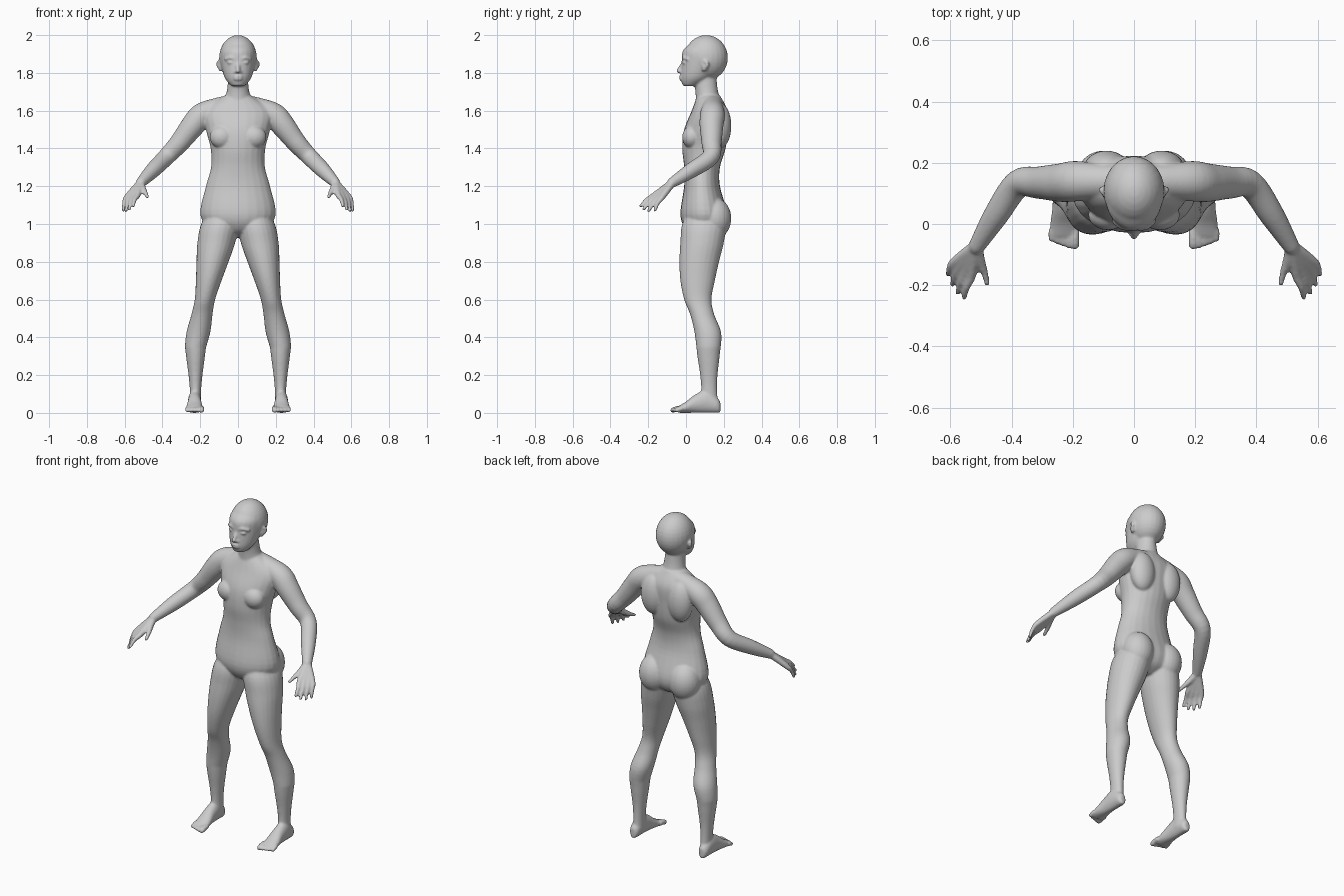
import bpy
import bmesh
from math import cos, sin, tau
from mathutils import Vector, Matrix

cube = bpy.data.objects.get("Cube")
if cube:
    bpy.data.objects.remove(cube)

# Single matte colour
colour = (.6, .6, .6, 1)
grey = bpy.data.materials.new("matte_grey")
grey.use_nodes = True
grey.diffuse_color = colour
grey.node_tree.nodes["Principled BSDF"].inputs["Base Color"].default_value = colour

bm = bmesh.new()
SIDES = 24
STEPS = 5
ANGLES = [tau * i / SIDES for i in range(SIDES)]


def smooth_rows(rows):
    """Catmull-Rom interpolation through rows of numbers."""
    rows = [Vector(row) for row in rows]
    padded = [rows[0]] + rows + [rows[-1]]
    result = []
    for before, start, end, after in zip(padded, padded[1:], padded[2:], padded[3:]):
        for step in range(STEPS):
            t = step / STEPS
            result.append(start + (end - before) * (t / 2)
                          + (before * 2 - start * 5 + end * 4 - after) * (t * t / 2)
                          + (start * 3 - before - end * 3 + after) * (t ** 3 / 2))
    return result + [rows[-1]]


def skin(rings):
    """Join rings of points into a closed surface."""
    loops = [[bm.verts.new(point) for point in ring] for ring in rings]
    for lower, upper in zip(loops, loops[1:]):
        for i in range(SIDES):
            j = (i + 1) % SIDES
            bm.faces.new((lower[i], lower[j], upper[j], upper[i]))
    bm.faces.new(loops[0])
    bm.faces.new(loops[-1])


def no_offset(height):
    return 0


def leg_line(height):
    """The leg slants outward down to the calf, then drops straight."""
    return .225 - .2 * max(height - .35, 0)


def upright(sections, centre=no_offset, side=1):
    """Oval rings given as (height, half width, front, back)."""
    skin([[(side * (centre(height) + half * cos(a)),
            (front + back) / 2 + (back - front) / 2 * sin(a), height) for a in ANGLES]
          for height, half, front, back in smooth_rows(sections)])


def sole(sections, centre, side):
    """Oval rings running along the foot, given as (y, half width, top)."""
    skin([[(side * (centre + half * cos(a)), y, top / 2 * (1 + sin(a))) for a in ANGLES]
          for y, half, top in smooth_rows(sections)])


def limb(points, side=1):
    """Round tube through (x, y, z, radius) with a domed end."""
    rows = smooth_rows(points)
    path = [Vector((side * row[0], row[1], row[2])) for row in rows]
    rings = []
    for i, point in enumerate(path):
        way = path[min(i + 1, len(path) - 1)] - path[max(i - 1, 0)]
        turn = way.to_track_quat('Z', 'Y')
        radius = rows[i][3]
        rings.append([point + turn @ Vector((cos(a), sin(a), 0)) * radius for a in ANGLES])
    last, tip = rings[-1], path[-1]
    for grow, shift in ((.8, .5), (.4, .9)):
        rings.append([tip + (p - tip) * grow + way.normalized() * radius * shift for p in last])
    skin(rings)


def ellipsoid(centre, radii, side=1):
    x, y, z = centre
    place = Matrix.Translation((side * x, y, z)) @ Matrix.Diagonal((*radii, 1))
    bmesh.ops.create_uvsphere(bm, u_segments=SIDES, v_segments=16, radius=1, matrix=place)


# Torso and neck
upright([(.93, .04, .06, .14), (.97, .14, 0, .2), (1.05, .2, -.03, .22), (1.2, .17, -.01, .18),
         (1.3, .143, -.01, .18), (1.4, .145, -.02, .21), (1.5, .17, -.01, .22), (1.6, .18, .03, .22),
         (1.68, .07, .06, .18)])
upright([(1.6, .09, .05, .2), (1.7, .06, .05, .17), (1.8, .05, .03, .16)])

# Head: jaw and face under a round cranium
upright([(1.73, .03, -.01, .05), (1.74, .045, -.02, .08), (1.78, .073, -.028, .14),
         (1.86, .092, -.023, .2), (1.92, .09, -.015, .2), (1.97, .06, .04, .17)])
ellipsoid((0, .107, 1.88), (.1, .115, .12))

# Nose and lips
limb([(0, -.01, 1.86, .01), (0, -.04, 1.81, .012)])
for height in (1.767, 1.781):
    ellipsoid((0, -.025, height), (.025, .012, .007))

for side in (1, -1):
    # Nostril, eye, brow and ear
    ellipsoid((.012, -.028, 1.805), (.01, .01, .008), side)
    ellipsoid((.038, -.008, 1.855), (.018, .012, .009), side)
    limb([(.016, -.016, 1.873, .008), (.04, -.011, 1.88, .009), (.065, .008, 1.872, .008)], side)
    ellipsoid((.094, .1, 1.835), (.01, .017, .026), side)
    limb([(.09, .09, 1.81, .008), (.107, .115, 1.845, .01), (.1, .1, 1.862, .008)], side)

    # Back, chest and hip masses
    ellipsoid((.09, .18, 1.52), (.075, .06, .12), side)
    ellipsoid((.085, .03, 1.46), (.065, .05, .06), side)
    ellipsoid((.1, .15, 1.03), (.09, .09, .11), side)

    # Shoulder and arm
    limb([(.03, .14, 1.63, .055), (.11, .14, 1.61, .058), (.19, .14, 1.575, .066), (.24, .135, 1.52, .063),
          (.31, .135, 1.43, .053), (.38, .13, 1.355, .046), (.45, .03, 1.285, .041),
          (.515, -.075, 1.218, .027)], side)

    # Fingers, each rooted at the wrist to form the palm
    wrist = Vector((.515, -.07, 1.22))
    for i in range(4):
        knuckle = Vector((.53, -.165, 1.155)).lerp(Vector((.588, -.125, 1.143)), i / 3)
        tip = Vector((.555, -.24, 1.095)).lerp(Vector((.607, -.165, 1.072)), i / 3)
        if i in (1, 2):
            tip += (tip - knuckle) * .15
        middle = knuckle.lerp(tip, .5) + Vector((.004, -.004, .004))
        limb([(*wrist, .02), (*knuckle, .0155), (*middle, .0115), (*tip, .009)], side)

    # Thumb
    limb([(*wrist, .02), (.503, -.12, 1.185, .017), (.488, -.16, 1.16, .012), (.48, -.195, 1.143, .009)], side)

    # Leg
    upright([(1.1, .06, .03, .17), (1, .1, -.02, .21), (.9, .1, -.03, .2), (.8, .085, -.035, .175),
             (.7, .068, -.03, .153), (.6, .054, -.01, .135), (.52, .056, .022, .15), (.42, .063, .046, .187),
             (.3, .05, .06, .178), (.2, .037, .075, .167), (.12, .03, .08, .165), (.04, .03, .07, .17)],
            leg_line, side)

    # Foot and toes
    sole([(.182, .013, .06), (.165, .028, .08), (.11, .034, .12), (.05, .037, .098), (0, .044, .06),
          (-.04, .046, .036)], .23, side)
    for i in range(5):
        x = .193 + i * .019
        radius = .0115 if i else .015
        reach = -.07 + .007 * max(i - 1, 0)
        limb([(x, -.02, .024, radius), (x, reach + .02, .021, radius), (x, reach, .014, radius)], side)

bmesh.ops.recalc_face_normals(bm, faces=bm.faces)
mesh = bpy.data.meshes.new("body")
bm.to_mesh(mesh)
bm.free()
mesh.materials.append(grey)
body = bpy.data.objects.new("body", mesh)
bpy.context.collection.objects.link(body)

# Fuse the parts into one smooth skin
fuse = body.modifiers.new("fuse", 'REMESH')
fuse.mode = 'VOXEL'
fuse.voxel_size = .006
fuse.use_smooth_shade = True
relax = body.modifiers.new("relax", 'SMOOTH')
relax.factor = .5
relax.iterations = 6
